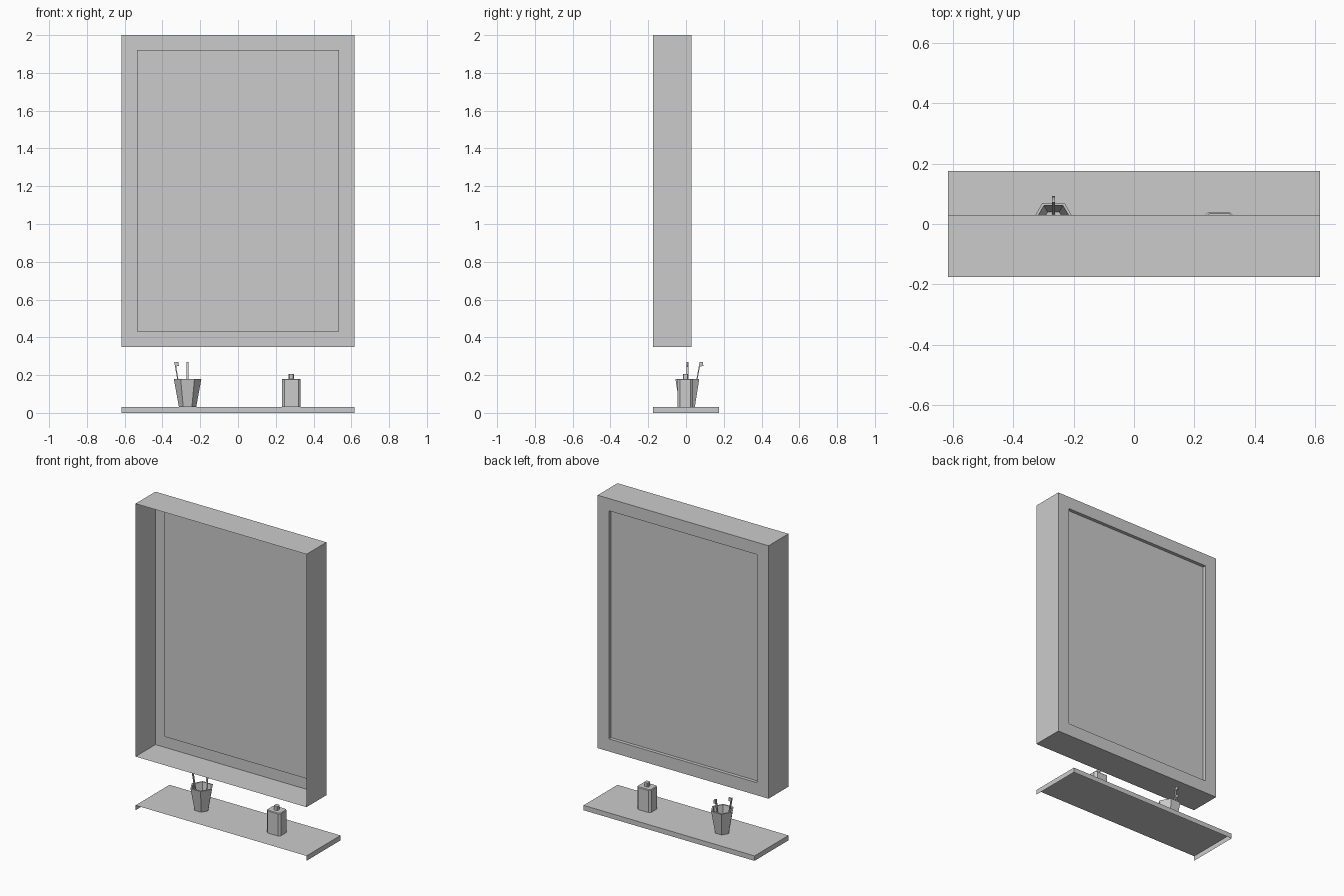
import bpy, math
from mathutils import Vector

if "Cube" in bpy.data.objects:
    bpy.data.objects.remove(bpy.data.objects["Cube"])


def add_mesh(name, verts, faces):
    me = bpy.data.meshes.new(name)
    me.from_pydata([tuple(v) for v in verts], [], faces)
    me.update()
    ob = bpy.data.objects.new(name, me)
    bpy.context.collection.objects.link(ob)
    return ob


def skin(name, rings, cap_start=False, cap_end=False):
    """Join matching closed loops of points into a flat-faced skin."""
    n = len(rings[0])
    verts = [v for r in rings for v in r]
    faces = [(i*n + j, i*n + (j+1) % n, (i+1)*n + (j+1) % n, (i+1)*n + j)
             for i in range(len(rings)-1) for j in range(n)]
    if cap_start:
        faces.append(tuple(reversed(range(n))))
    if cap_end:
        faces.append(tuple(range((len(rings)-1)*n, len(rings)*n)))
    return add_mesh(name, verts, faces)


def upright_rect(hx, z0, z1, y):
    return [(hx, y, z0), (-hx, y, z0), (-hx, y, z1), (hx, y, z1)]


def polygon(cx, cy, r, z, n=6):
    return [(cx + r*math.cos(math.tau*i/n), cy + r*math.sin(math.tau*i/n), z)
            for i in range(n)]


def chamfered(cx, cy, hx, hy, c, z):
    pts = [(hx, -hy+c), (hx, hy-c), (hx-c, hy), (-hx+c, hy),
           (-hx, hy-c), (-hx, -hy+c), (-hx+c, -hy), (hx-c, -hy)]
    return [(cx+x, cy+y, z) for x, y in pts]


def bar(name, a, b, w, d, side):
    """Square-section bar from a to b; side is the direction of width w."""
    a, b, u = Vector(a), Vector(b), Vector(side)
    axis = (b - a).normalized()
    u = (u - axis*u.dot(axis)).normalized()
    v = axis.cross(u)
    ring = lambda p: [p + u*(sx*w/2) + v*(sy*d/2)
                      for sx, sy in ((1, 1), (-1, 1), (-1, -1), (1, -1))][::-1][::-1]
    return skin(name, [ring(a), ring(b)], True, True)


# Mirror frame: open-backed deep shell, mitred border and shallow recess
W, BACK, FACE, GLASS = 0.617, -0.175, 0.03, 0.008
skin("mirror_frame", [upright_rect(W, 0.35, 2.0, BACK),
                      upright_rect(W, 0.35, 2.0, FACE),
                      upright_rect(0.535, 0.432, 1.92, FACE),
                      upright_rect(0.535, 0.432, 1.92, GLASS)])
add_mesh("mirror_glass", upright_rect(0.535, 0.432, 1.92, GLASS), [(0, 1, 2, 3)])

# Shelf: top, outer edge and two ends; open underneath and on the wall side
T, D = 0.032, 0.175
add_mesh("shelf",
         [(x, y, z) for z in (0, T) for x, y in ((-W, -D), (W, -D), (W, D), (-W, D))],
         [(4, 5, 6, 7), (1, 2, 6, 5), (2, 3, 7, 6), (3, 0, 4, 7)])

# Tapered hexagonal cup with a thin rim
CX, CY = -0.267, 0.007
skin("cup", [polygon(CX, CY, 0.046, T), polygon(CX, CY, 0.073, 0.18),
             polygon(CX, CY, 0.063, 0.18), polygon(CX, CY, 0.038, T + 0.008)], True, True)

# Toothbrushes: one leaning sideways, one leaning outward
for name, lean, brush_dir in (("side", (-1, 0, 0), (1, 0, 0)),
                              ("outer", (0, 1, 0), (0, 1, 0))):
    base, lean, bd = Vector((CX, CY, 0)), Vector(lean), Vector(brush_dir)
    foot = base + lean*0.027 + Vector((0, 0, T + 0.01))
    tip = base + lean*0.068 + Vector((0, 0, 0.27))
    bar(f"toothbrush_{name}_handle", foot, tip, 0.006, 0.011, bd)
    root = foot.lerp(tip, 0.94)
    bar(f"toothbrush_{name}_bristles", root, root + bd*0.018 + Vector((0, 0, 0.003)),
        0.022, 0.009, (0, 0, 1))

# Bottle with chamfered corners and a small cap
BX, BY = 0.282, -0.003
skin("bottle", [chamfered(BX, BY, 0.05, 0.041, 0.013, T),
                chamfered(BX, BY, 0.05, 0.041, 0.013, 0.176),
                chamfered(BX, BY, 0.046, 0.037, 0.012, 0.18)], True, True)
skin("bottle_cap", [chamfered(BX, BY, 0.014, 0.014, 0.004, 0.179),
                    chamfered(BX, BY, 0.014, 0.014, 0.004, 0.207)], True, True)
